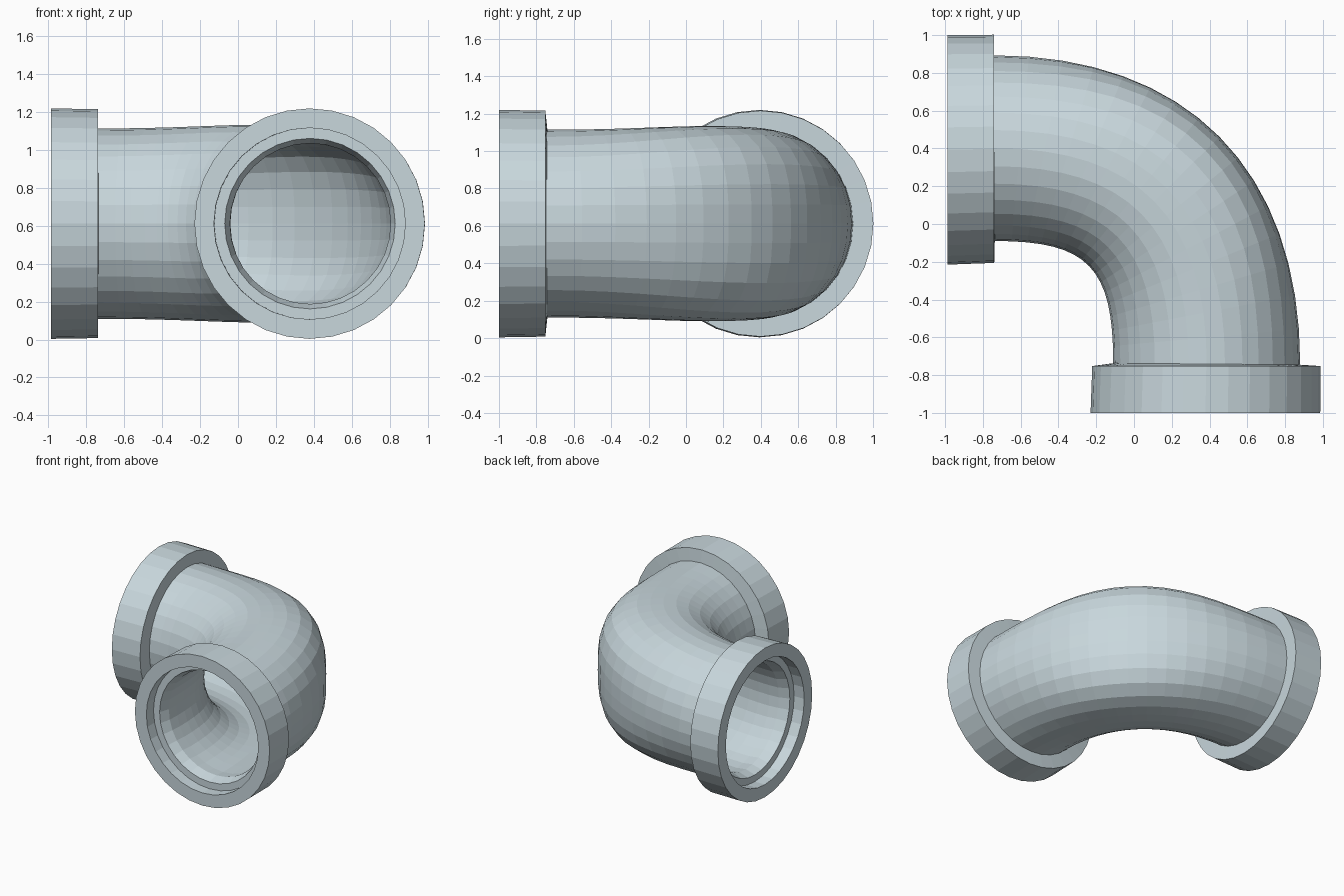
import bpy, bmesh, math
from mathutils import Vector

if "Cube" in bpy.data.objects:
    bpy.data.objects.remove(bpy.data.objects["Cube"])

SIDES = 32
STEPS = 16
MID_Z = 0.612
BORE = 0.86          # bore radius relative to the outer radius

mat = bpy.data.materials.new("pale blue grey")
mat.diffuse_color = (0.58, 0.68, 0.72, 1)
mat.use_nodes = True
mat.node_tree.nodes["Principled BSDF"].inputs["Base Color"].default_value = mat.diffuse_color


def ring(centre, side, r_flat, r_z, power=2):
    """Cross-section spanned by a horizontal direction and z.
    A power above 2 squares off the half facing the outside of the bend."""
    pts = []
    for i in range(SIDES):
        a = 2 * math.pi * i / SIDES
        c, s = math.cos(a), math.sin(a)
        n = power if c > 0 else 2
        k = (abs(c)**n + abs(s)**n) ** (-1 / n)
        p = centre + side * (r_flat * c * k)
        pts.append((p.x, p.y, MID_Z + r_z * s * k))
    return pts


def bezier(pts, t):
    s = 1 - t
    w = (s**3, 3 * s * s * t, 3 * s * t * t, t**3)
    return sum((Vector(p) * k for p, k in zip(pts, w)), Vector((0, 0)))


# Outer and inner edge of the bend, seen from the top
OUTSIDE = [(-0.743, 0.893), (0.28, 0.893), (0.88, 0.29), (0.88, -0.745)]
INSIDE = [(-0.737, -0.09), (-0.24, -0.09), (-0.11, -0.23), (-0.11, -0.737)]


def bend(scale):
    rings = []
    for i in range(STEPS + 1):
        t = i / STEPS
        o, n = bezier(OUTSIDE, t), bezier(INSIDE, t)
        swell = math.sin(math.pi * t) ** 2
        r_z = 0.502 + 0.02 * swell
        rings.append(ring((o + n) / 2, (o - n).normalized(),
                          (o - n).length / 2 * scale, r_z * scale, 2 + 0.9 * swell))
    return rings


# Collar profile from the back face round to the bore: (radius, depth from mouth)
COLLAR = [(0.604, 0.248), (0.608, 0), (0.505, 0), (0.505, 0.09),
          (0.45, 0.09), (0.424, 0.17)]


def collar(mouth, inward, side):
    return [ring(mouth + inward * d + side * d * 0.02, side, r, r) for r, d in COLLAR]


X, Y = Vector((1, 0)), Vector((0, 1))
left = collar(Vector((-0.988, 0.393)), X, Y)
front = collar(Vector((0.378, -1.0)), Y, X)

# Closed skin: outside of bend, front collar, bore, left collar
loops = bend(1) + front + bend(BORE)[::-1] + left[::-1]

bm = bmesh.new()
verts = [[bm.verts.new(p) for p in loop] for loop in loops]
for j, a in enumerate(verts):
    b = verts[(j + 1) % len(verts)]
    for i in range(SIDES):
        k = (i + 1) % SIDES
        bm.faces.new((a[i], a[k], b[k], b[i]))
bmesh.ops.recalc_face_normals(bm, faces=bm.faces)

mesh = bpy.data.meshes.new("pipe_elbow")
bm.to_mesh(mesh)
bm.free()
mesh.materials.append(mat)
bpy.context.collection.objects.link(bpy.data.objects.new("pipe_elbow", mesh))
